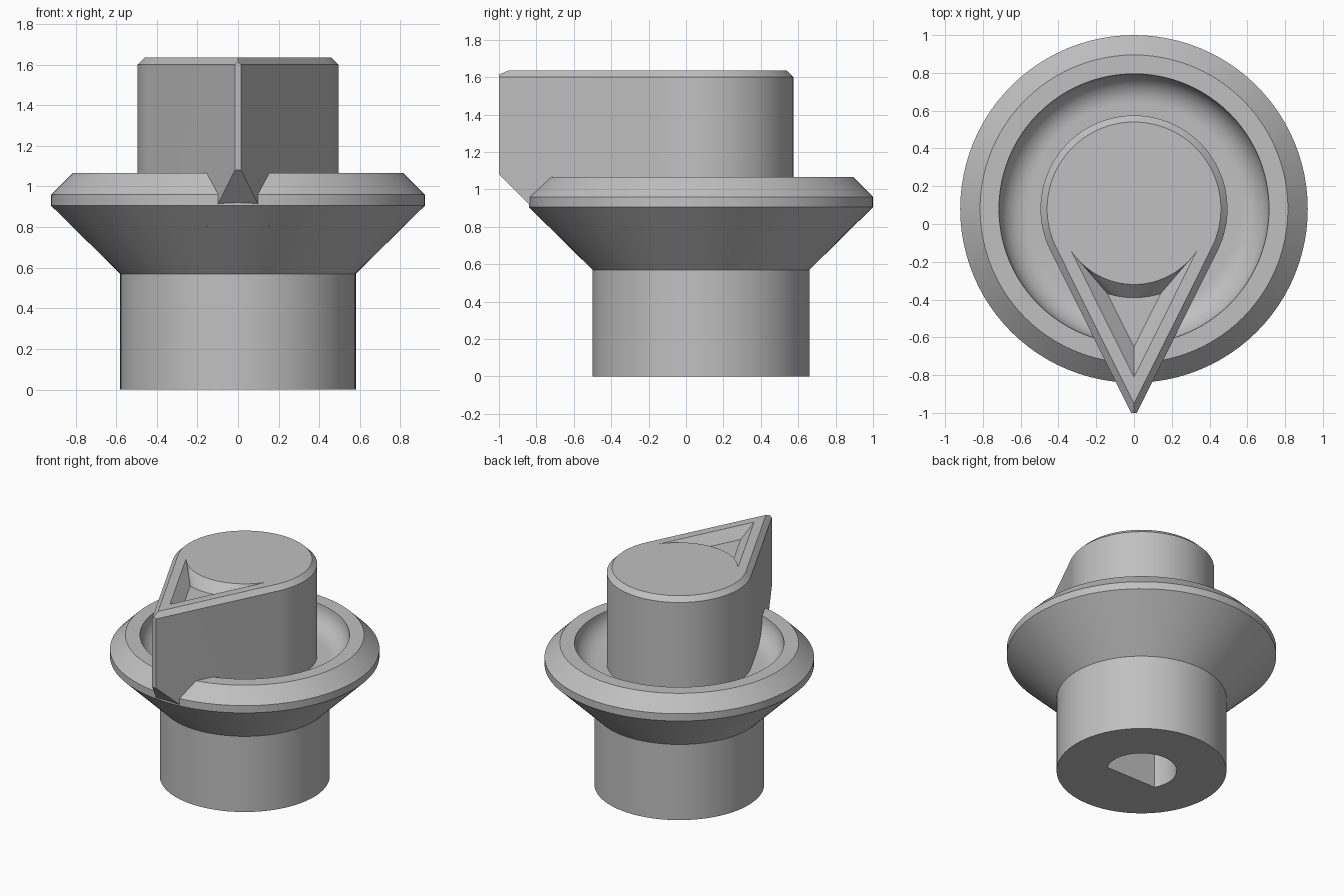
import bpy, bmesh
from math import sin, cos, tan, asin, acos, pi, radians
from mathutils import Vector

if "Cube" in bpy.data.objects:
    bpy.data.objects.remove(bpy.data.objects["Cube"])

CY = 0.08            # y of the turning axis
R = 0.495            # grip radius
APEX = 1.11          # distance from axis to the pointer's theoretical apex
THETA = asin(R / APEX)   # half angle of the pointer
TOP = 1.635

grey = bpy.data.materials.new("plain grey")
grey.use_nodes = True
grey.diffuse_color = (0.53, 0.53, 0.53, 1)
grey.node_tree.nodes["Principled BSDF"].inputs["Base Color"].default_value = grey.diffuse_color


def make_object(name, bm):
    bmesh.ops.recalc_face_normals(bm, faces=bm.faces)
    mesh = bpy.data.meshes.new(name)
    bm.to_mesh(mesh)
    bm.free()
    mesh.materials.append(grey)
    obj = bpy.data.objects.new(name, mesh)
    bpy.context.collection.objects.link(obj)
    return obj


def loft(sections):
    """Closed solid through (outline, z) sections with equal point counts."""
    bm = bmesh.new()
    rings = [[bm.verts.new((x, y + CY, z)) for x, y in pts] for pts, z in sections]
    for a, b in zip(rings, rings[1:]):
        for i in range(len(a)):
            j = (i + 1) % len(a)
            bm.faces.new((a[i], a[j], b[j], b[i]))
    bm.faces.new(rings[0])
    bm.faces.new(rings[-1])
    return bm


def arc(r, start, end, steps):
    angles = [start + (end - start) * i / steps for i in range(steps + 1)]
    return [(r * cos(a), r * sin(a)) for a in angles]


def teardrop(r):
    return arc(r, -THETA, pi + THETA, 64) + [(0, -r / sin(THETA))]


def pocket(r, side):
    """Area between a circle of radius r and the two pointer walls."""
    a = THETA + acos(side / r)
    return arc(r, -a, a - pi, 32) + [(0, -side / sin(THETA))]


def activate(obj):
    bpy.ops.object.select_all(action='DESELECT')
    obj.select_set(True)
    bpy.context.view_layer.objects.active = obj


def carve(obj, cutter):
    activate(obj)
    mod = obj.modifiers.new("cut", 'BOOLEAN')
    mod.operation = 'DIFFERENCE'
    mod.solver = 'EXACT'
    mod.object = cutter
    bpy.ops.object.modifier_apply(modifier=mod.name)
    bpy.data.objects.remove(cutter)


def smooth(obj):
    activate(obj)
    bpy.ops.object.shade_smooth_by_angle(angle=radians(25))


# Turned body: shaft, flared collar and rounded dish
profile = [(0, 0), (0.58, 0), (0.58, 0.57), (0.92, 0.905), (0.92, 0.96),
           (0.815, 1.065), (0.715, 1.065)]
dish = 0.155
profile += [(0.715 - dish + dish * cos(a), 1.065 - dish * sin(a))
            for a in (i * pi / 20 for i in range(1, 11))]
profile.append((0, 1.065 - dish))
bm = bmesh.new()
verts = [bm.verts.new((r, CY, z)) for r, z in profile]
edges = [bm.edges.new(pair) for pair in zip(verts, verts[1:])]
bmesh.ops.spin(bm, geom=verts + edges, cent=(0, CY, 0), axis=(0, 0, 1),
               angle=2 * pi, steps=96)
bmesh.ops.remove_doubles(bm, verts=bm.verts, dist=0.0005)
body = make_object("knob_body", bm)

# D-shaped shaft socket underneath
flat = asin(-0.113 / 0.24)
d_shape = arc(0.24, flat, pi - flat, 40)
carve(body, make_object("socket_cutter", loft([(d_shape, -0.1), (d_shape, 0.45)])))
smooth(body)

# Teardrop grip with chamfered top edge
bm = loft([(teardrop(R), 0.8), (teardrop(R), TOP - 0.035), (teardrop(R - 0.035), TOP)])
# Trim the blunt tip and the sloping underside of the pointer
for point, normal in (((0, -1, 0), (0, -1, 0)), ((0, -1, 1.08), (0, -1, -1))):
    cut = bmesh.ops.bisect_plane(bm, geom=bm.verts[:] + bm.edges[:] + bm.faces[:],
                                 plane_co=point, plane_no=Vector(normal).normalized(),
                                 clear_outer=True)
    rim = [e for e in cut["geom_cut"] if isinstance(e, bmesh.types.BMEdge)]
    bmesh.ops.holes_fill(bm, edges=rim, sides=0)
grip = make_object("pointer_grip", bm)

# Sloped pocket sunk into the pointer
mouth, floor = pocket(0.4, 0.397), pocket(0.47, 0.326)
carve(grip, make_object("pocket_cutter",
                        loft([(floor, TOP - 0.07), (mouth, TOP), (mouth, TOP + 0.1)])))
smooth(grip)
